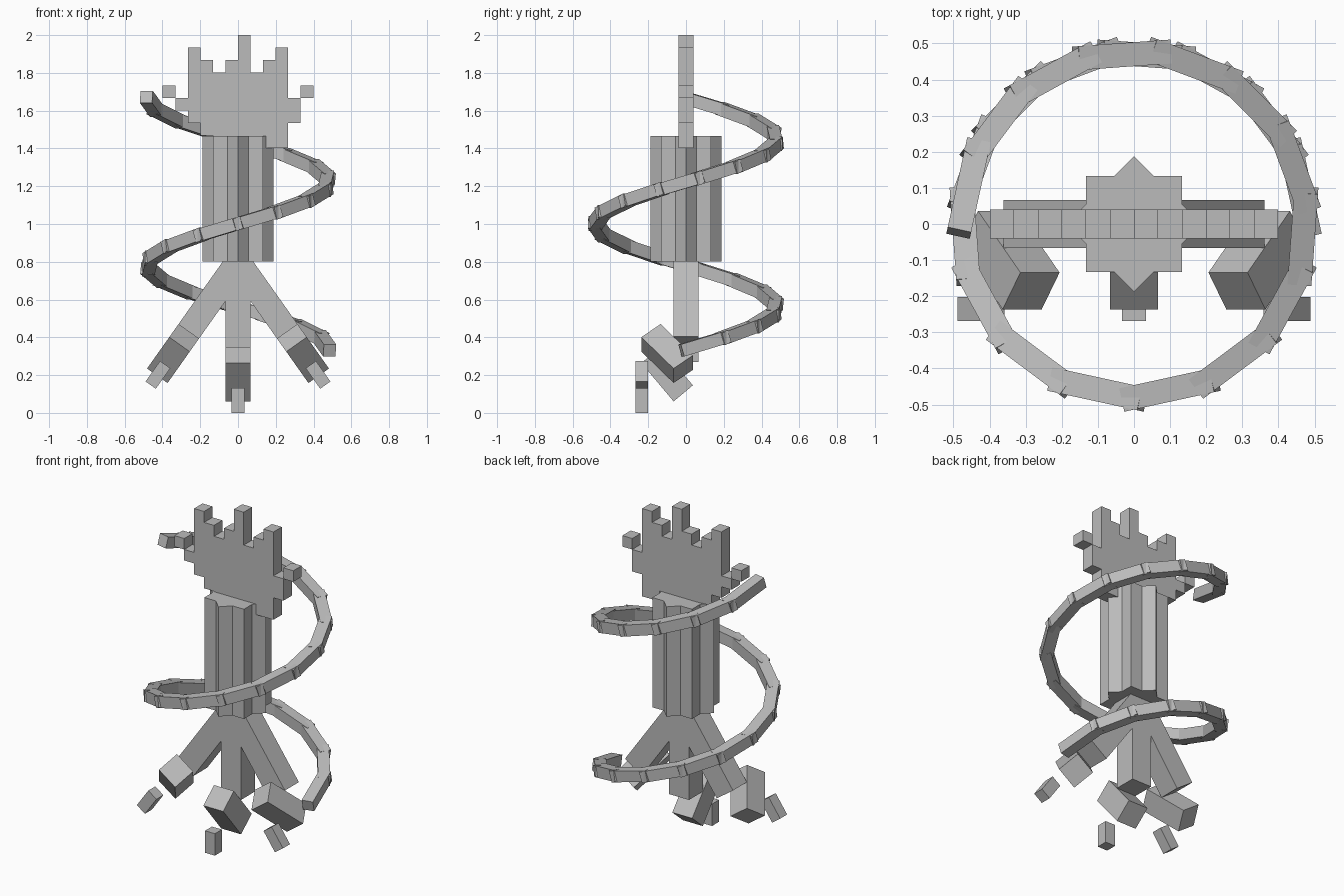
import bpy, bmesh, math
from mathutils import Matrix, Vector

if "Cube" in bpy.data.objects:
    bpy.data.objects.remove(bpy.data.objects["Cube"])

U = 0.0664  # basic block size

grey = bpy.data.materials.new("plain_grey")
grey.diffuse_color = (0.5, 0.5, 0.5, 1)
grey.use_nodes = True
grey.node_tree.nodes["Principled BSDF"].inputs["Base Color"].default_value = grey.diffuse_color


def finish(name, bm):
    me = bpy.data.meshes.new(name)
    bm.to_mesh(me)
    bm.free()
    me.materials.append(grey)
    ob = bpy.data.objects.new(name, me)
    bpy.context.collection.objects.link(ob)
    return ob


def add_box(bm, size, matrix):
    bmesh.ops.create_cube(bm, size=1, matrix=matrix @ Matrix.Diagonal((*size, 1)))


def box(name, size, matrix):
    bm = bmesh.new()
    add_box(bm, size, matrix)
    return finish(name, bm)


T = Matrix.Translation


def rot(deg, axis):
    return Matrix.Rotation(math.radians(deg), 4, axis)


# Trunk: two square prisms crossed at 45 degrees give the star section
for name, a in (("trunk_square", 0), ("trunk_diamond", 45)):
    box(name, (4 * U, 4 * U, 10 * U), T((0, 0, 0.802 + 5 * U)) @ rot(a, 'Z'))

# Legs, feet and toes fan out sideways from the trunk base
for side, a in (("left", 35.3), ("middle", 0), ("right", -35.3)):
    hip = T((0, 0, 0.80)) @ rot(a, 'Y')
    box(side + "_leg", (2 * U, 2 * U, 8 * U), hip @ T((0, 0, -4 * U)))
    box(side + "_foot", (2 * U, 2 * U, 4 * U),
        hip @ T((0, -0.1, -0.595)) @ rot(40, 'X'))
    box(side + "_toe", (U, U, 2 * U), hip @ T((0, -0.235, -0.8 + U)))

# Spiral band: overlapping bars along one and a half turns
STEPS, RADIUS, Z0, RISE = 22, 0.48, 0.338, 20 * U


def spiral(i):
    t = i / STEPS
    a = 3 * math.pi * t
    return Vector((RADIUS * math.cos(a), RADIUS * math.sin(a), Z0 + RISE * t))


bm = bmesh.new()
for i in range(STEPS):
    p, q = spiral(i), spiral(i + 1)
    along = (q - p).normalized()
    across = Vector((0, 0, 1)).cross(along).normalized()
    up = along.cross(across)
    m = Matrix((along, across, up)).transposed().to_4x4()
    add_box(bm, (4 * U, U, U), T((p + q) / 2) @ m)
finish("spiral_band", bm)

# Head plate: rows of blocks from the top down, as column spans
ROWS = [
    [(6, 6)],
    [(2, 2), (6, 6), (9, 9)],
    [(2, 3), (5, 6), (8, 9)],
    [(2, 9)],
    [(0, 0), (2, 9), (11, 11)],
    [(1, 10)],
    [(2, 10)],
    [(3, 9)],
    [(4, 9)],
]
bm = bmesh.new()
for r, spans in enumerate(ROWS):
    for first, last in spans:
        for c in range(first, last + 1):
            x, z = (c - 6) * U, 2 - r * U
            bm.faces.new([bm.verts.new(v) for v in (
                (x, 0, z - U), (x + U, 0, z - U), (x + U, 0, z), (x, 0, z))])
bmesh.ops.remove_doubles(bm, verts=bm.verts, dist=0.001)
head = finish("head_plate", bm)
solid = head.modifiers.new("thickness", 'SOLIDIFY')
solid.thickness = 0.08
solid.offset = 0
